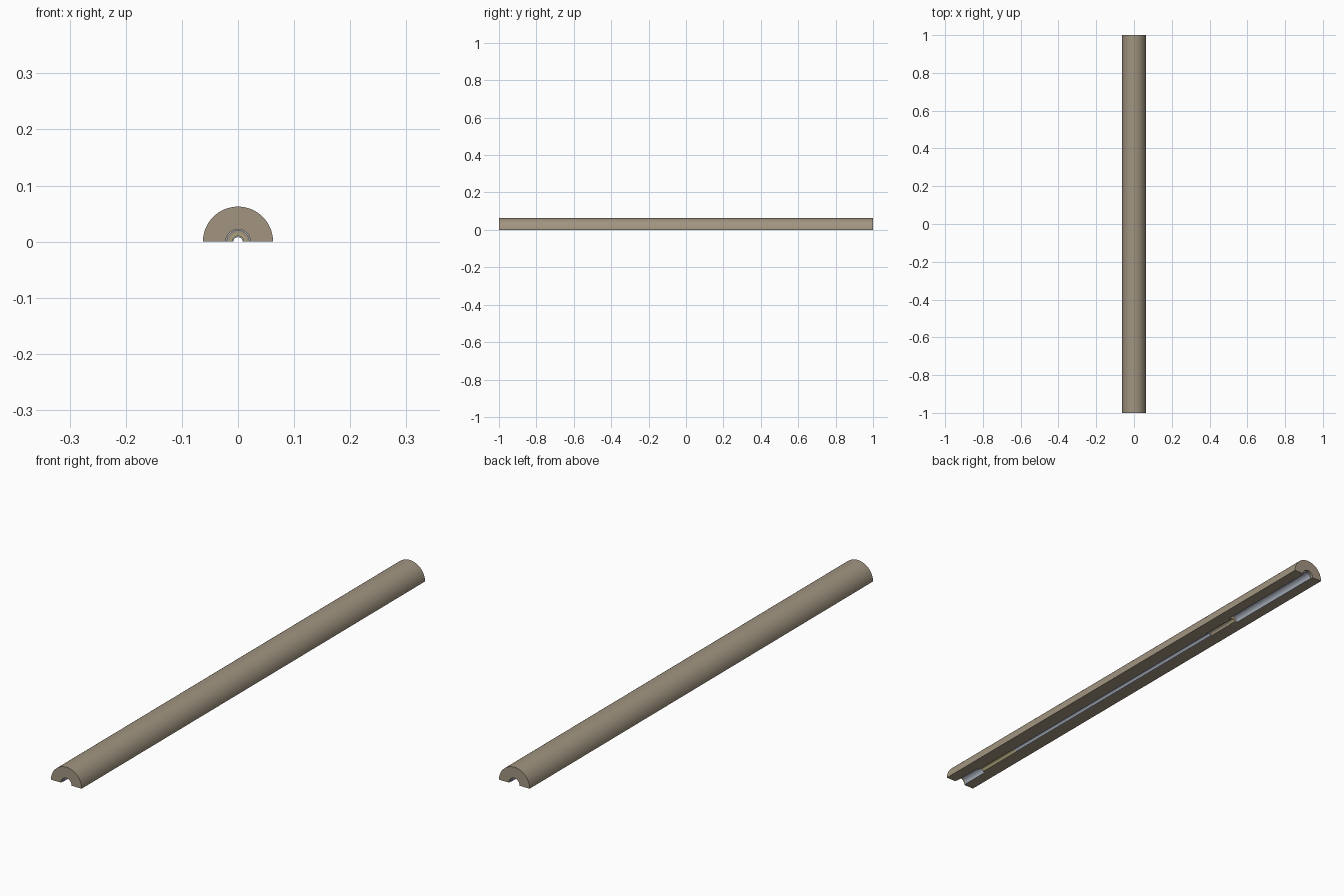
import bpy, bmesh, math

if "Cube" in bpy.data.objects:
    bpy.data.objects.remove(bpy.data.objects["Cube"])

def material(name, rgb):
    m = bpy.data.materials.new(name)
    m.diffuse_color = (*rgb, 1)
    m.use_nodes = True
    m.node_tree.nodes["Principled BSDF"].inputs["Base Color"].default_value = m.diffuse_color
    return m

TAN = material("tan", (0.36, 0.30, 0.22))
STEEL = material("steel", (0.42, 0.46, 0.53))
BRASS = material("brass", (0.42, 0.37, 0.20))

def half_lathe(name, profile, mat, segments=32):
    """Sweep a closed (radius, y) profile half a turn about y and cap both cut faces."""
    bm = bmesh.new()
    rings = []
    for i in range(segments + 1):
        a = math.pi * i / segments
        rings.append([bm.verts.new((r * math.cos(a), y, r * math.sin(a))) for r, y in profile])
    n = len(profile)
    for a, b in zip(rings, rings[1:]):
        for j in range(n):
            k = (j + 1) % n
            bm.faces.new((a[j], a[k], b[k], b[j]))
    bm.faces.new(rings[0])
    bm.faces.new(rings[-1][::-1])
    bmesh.ops.recalc_face_normals(bm, faces=bm.faces)
    me = bpy.data.meshes.new(name)
    bm.to_mesh(me)
    bm.free()
    me.materials.append(mat)
    ob = bpy.data.objects.new(name, me)
    bpy.context.collection.objects.link(ob)
    bpy.context.view_layer.objects.active = ob
    ob.select_set(True)
    bpy.ops.object.shade_smooth_by_angle(angle=math.radians(30))
    ob.select_set(False)
    return ob

def half_tube(name, inner, outer, y0, y1, mat):
    return half_lathe(name, [(outer, y0), (outer, y1), (inner, y1), (inner, y0)], mat)

# Outer half sleeve with a stepped bore
half_lathe("outer_sleeve", [
    (0.0625, -1), (0.0625, 1), (0.022, 1), (0.022, 0.54), (0.012, 0.54),
    (0.012, -0.69), (0.015, -0.69), (0.015, -0.88), (0.022, -0.88), (0.022, -1)], TAN)

# Liners inside each length of the bore
half_tube("front_liner", 0.0195, 0.022, -0.99, -0.88, STEEL)
half_tube("front_bushing", 0.010, 0.015, -0.88, -0.69, BRASS)
half_tube("centre_liner", 0.008, 0.012, -0.69, 0.43, STEEL)
half_tube("rear_liner", 0.0195, 0.022, 0.54, 0.99, STEEL)
half_tube("rear_bushing", 0.010, 0.0195, 0.54, 0.565, BRASS)
